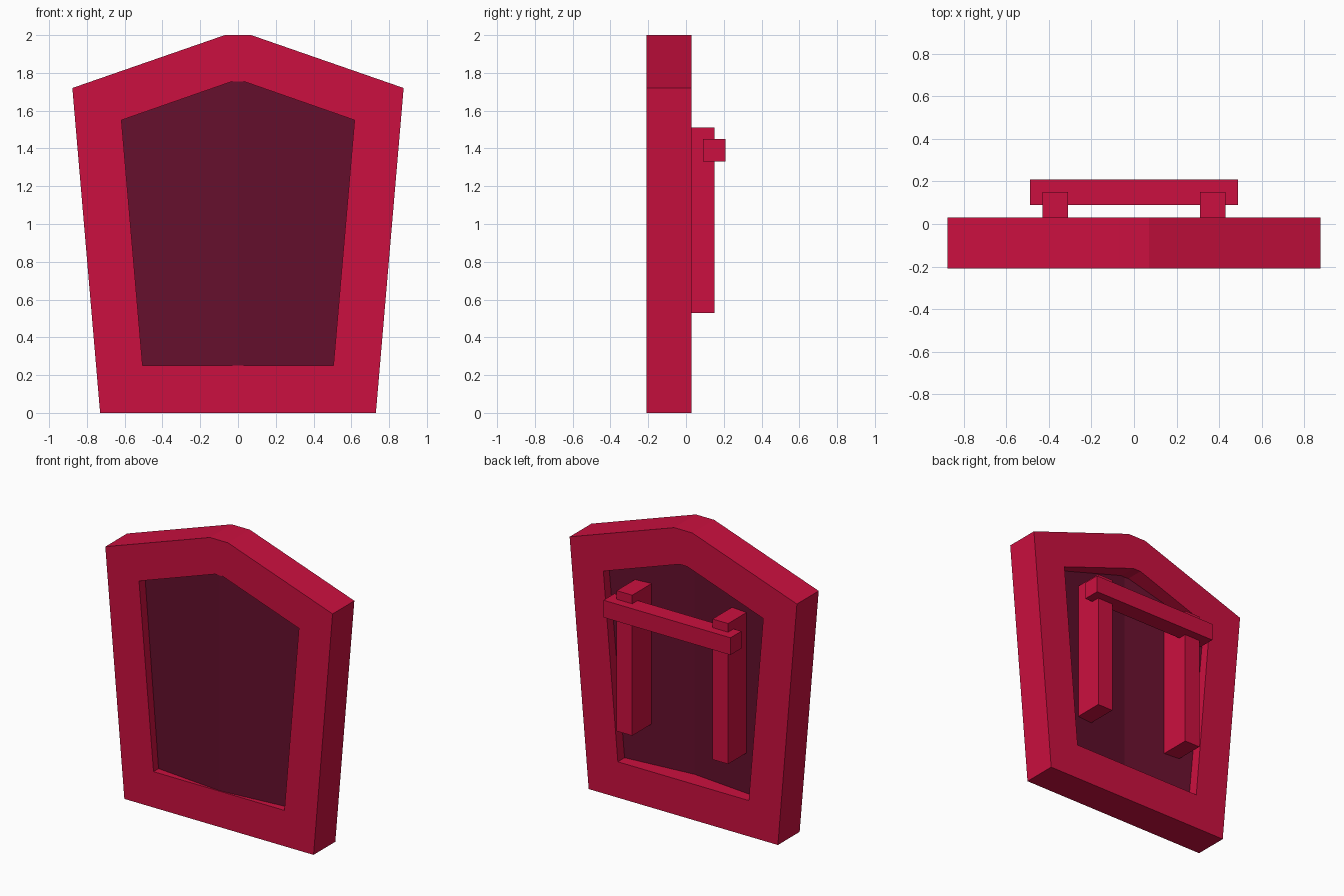
import bpy, bmesh

if "Cube" in bpy.data.objects:
    bpy.data.objects.remove(bpy.data.objects["Cube"])


def material(name, color):
    m = bpy.data.materials.new(name)
    m.diffuse_color = (*color, 1)
    m.use_nodes = True
    m.node_tree.nodes["Principled BSDF"].inputs["Base Color"].default_value = m.diffuse_color
    return m


RED = material("crimson", (0.60, 0.005, 0.05))
DARK = material("dark_crimson", (0.13, 0.005, 0.026))


def mirrored(half):
    """Full outline from its right half, listed bottom to top."""
    return half + [(-x, z) for x, z in reversed(half)]


def finish(name, bm, mat):
    bmesh.ops.recalc_face_normals(bm, faces=bm.faces)
    me = bpy.data.meshes.new(name)
    bm.to_mesh(me)
    bm.free()
    ob = bpy.data.objects.new(name, me)
    bpy.context.collection.objects.link(ob)
    me.materials.append(mat)
    return ob


def box(name, x, y, z, mat):
    bm = bmesh.new()
    bmesh.ops.create_cube(bm, size=1)
    for v in bm.verts:
        v.co = [lo + (c + 0.5) * (hi - lo) for c, (lo, hi) in zip(v.co, (x, y, z))]
    return finish(name, bm, mat)


# Rim: outer and inner loops, front and back, bridged into a ring
outer = mirrored([(0.73, 0), (0.877, 1.72), (0.07, 2.0)])
inner = mirrored([(0.505, 0.25), (0.617, 1.55), (0.03, 1.755)])
bm = bmesh.new()
loops = [[bm.verts.new((x, y, z)) for x, z in pts]
         for pts, y in ((outer, -0.21), (outer, 0.03), (inner, 0.03), (inner, -0.21))]
n = len(outer)
for k in range(4):
    a, b = loops[k], loops[(k + 1) % 4]
    for i in range(n):
        j = (i + 1) % n
        bm.faces.new((a[i], a[j], b[j], b[i]))
finish("shield_rim", bm, RED)

# Panel: two flat halves folded along the centre line, tucked into the rim
half = [(0, 0.24), (0.515, 0.24), (0.63, 1.555), (0, 1.77)]
bm = bmesh.new()
for s in (1, -1):
    front, back = [[bm.verts.new((s * x, y0 + 0.1 * x, z)) for x, z in half]
                   for y0 in (-0.205, -0.095)]
    bm.faces.new(front)
    bm.faces.new(back)
    for i in range(3):
        bm.faces.new((front[i], front[i + 1], back[i + 1], back[i]))
bmesh.ops.remove_doubles(bm, verts=bm.verts, dist=0.0001)
finish("shield_panel", bm, DARK)

# Two upright posts on the back and the grip bar across them
for side, s in (("left", -1), ("right", 1)):
    box(f"grip_post_{side}", sorted((s * 0.31, s * 0.43)), (-0.09, 0.15), (0.53, 1.51), RED)
box("grip_bar", (-0.49, 0.49), (0.09, 0.21), (1.33, 1.45), RED)
